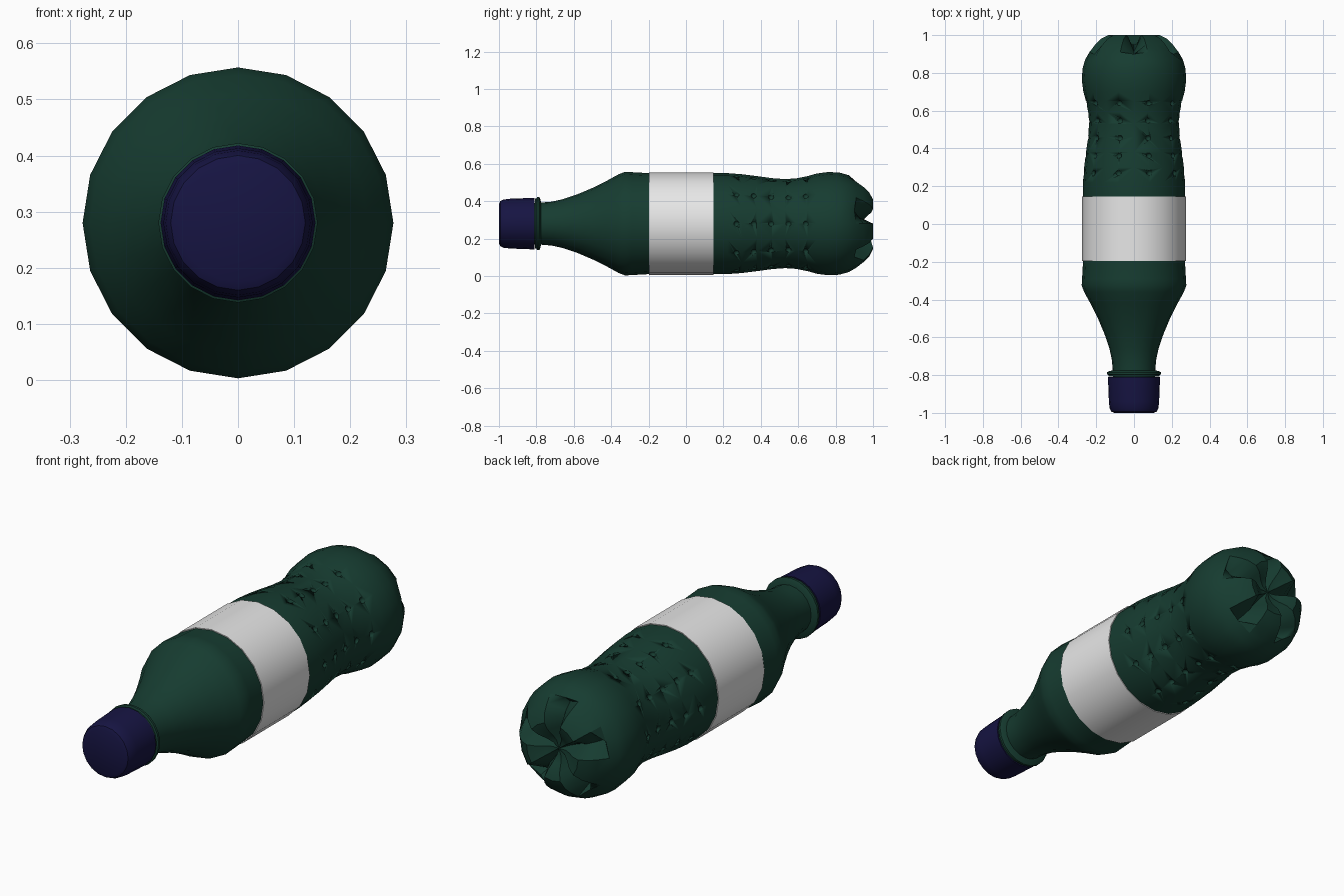
import bpy, bmesh, math
from mathutils import Vector

SIDES = 20
AXIS_Z = 0.28

old = bpy.data.objects.get("Cube")
if old:
    bpy.data.objects.remove(old, do_unlink=True)


def material(name, rgb, rough=0.6):
    m = bpy.data.materials.new(name)
    m.use_nodes = True
    m.diffuse_color = (*rgb, 1)
    bsdf = m.node_tree.nodes["Principled BSDF"]
    bsdf.inputs["Base Color"].default_value = (*rgb, 1)
    bsdf.inputs["Roughness"].default_value = rough
    return m


green = material("bottle green", (0.008, 0.045, 0.030))
navy = material("cap navy", (0.008, 0.007, 0.055))
white = material("label white", (0.8, 0.8, 0.8))


def point(y, r, angle):
    return Vector((r * math.cos(angle), y, AXIS_Z + r * math.sin(angle)))


def finish(name, bm, mat, angle=35):
    bmesh.ops.recalc_face_normals(bm, faces=bm.faces)
    mesh = bpy.data.meshes.new(name)
    bm.to_mesh(mesh)
    bm.free()
    ob = bpy.data.objects.new(name, mesh)
    bpy.context.collection.objects.link(ob)
    mesh.materials.append(mat)
    bpy.ops.object.select_all(action='DESELECT')
    ob.select_set(True)
    bpy.context.view_layer.objects.active = ob
    bpy.ops.object.shade_smooth_by_angle(angle=math.radians(angle))
    return ob


def lathe(name, profile, mat, shape=None):
    """Spin (y, radius) pairs around the long axis; radius 0 makes a pole."""
    bm = bmesh.new()
    rings = []
    for y, r in profile:
        if r == 0:
            rings.append([bm.verts.new(point(y, 0, 0))] * SIDES)
            continue
        ring = []
        for i in range(SIDES):
            a = math.tau * i / SIDES
            yy, rr = shape(y, r, i) if shape else (y, r)
            ring.append(bm.verts.new(point(yy, rr, a)))
        rings.append(ring)
    for a, b in zip(rings, rings[1:]):
        for i in range(SIDES):
            j = (i + 1) % SIDES
            quad = list(dict.fromkeys((a[i], a[j], b[j], b[i])))
            bm.faces.new(quad)
    return finish(name, bm, mat)


# Five grooves between the feet of the base, fading out up the side
def petal(y, r, i):
    if y < 0.88 or i % 4 != 1:
        return y, r
    if r > 0.21:
        return y - 0.01, r - 0.015
    return y - 0.085 * min(1, r / 0.1), r * 0.93


body_profile = [
    (-0.82, 0), (-0.82, 0.11), (-0.77, 0.113), (-0.72, 0.117), (-0.66, 0.130),
    (-0.58, 0.157), (-0.50, 0.191), (-0.42, 0.231), (-0.36, 0.264),
    (-0.325, 0.277), (-0.29, 0.275), (-0.20, 0.270), (0.15, 0.270),
    (0.22, 0.270), (0.30, 0.264), (0.38, 0.254), (0.46, 0.243), (0.53, 0.238),
    (0.59, 0.242), (0.65, 0.254), (0.70, 0.268), (0.76, 0.276), (0.82, 0.273),
    (0.87, 0.259), (0.91, 0.236), (0.95, 0.205), (0.98, 0.175), (1.0, 0.135),
    (0.99, 0.10), (0.965, 0.065), (0.95, 0.035), (0.95, 0)]
body = lathe("bottle_body", body_profile, green, petal)


# Rows of small round dimples pressed into the grip
def radius_at(y):
    for (y0, r0), (y1, r1) in zip(body_profile, body_profile[1:]):
        if y0 <= y <= y1 and y1 > y0:
            return r0 + (r1 - r0) * (y - y0) / (y1 - y0)


bm = bmesh.new()
for row in range(5):
    y = 0.27 + row * 0.0925
    for col in range(10):
        made = bmesh.ops.create_icosphere(bm, subdivisions=2, radius=0.015)
        centre = point(y, radius_at(y), math.tau * col / 10)
        bmesh.ops.translate(bm, verts=made["verts"], vec=centre)
cutter = finish("dimple_cutter", bm, green)
cutter.hide_render = True
cutter.hide_set(True)
cut = body.modifiers.new("dimples", 'BOOLEAN')
cut.operation = 'DIFFERENCE'
cut.solver = 'EXACT'
cut.object = cutter

# Neck flange under the cap
lathe("neck_ring", [(-0.808, 0.11), (-0.808, 0.134), (-0.80, 0.134), (-0.796, 0.142),
                    (-0.785, 0.142), (-0.78, 0.134), (-0.775, 0.113)], green)

# Screw cap with a rounded rim
lathe("cap", [(-1.0, 0), (-1.0, 0.105), (-0.993, 0.120), (-0.975, 0.129),
              (-0.94, 0.133), (-0.81, 0.138), (-0.81, 0)], navy)

# Paper label wrapped around the middle
lathe("label", [(-0.197, 0.270), (-0.197, 0.274), (0.146, 0.274), (0.146, 0.270)], white)
